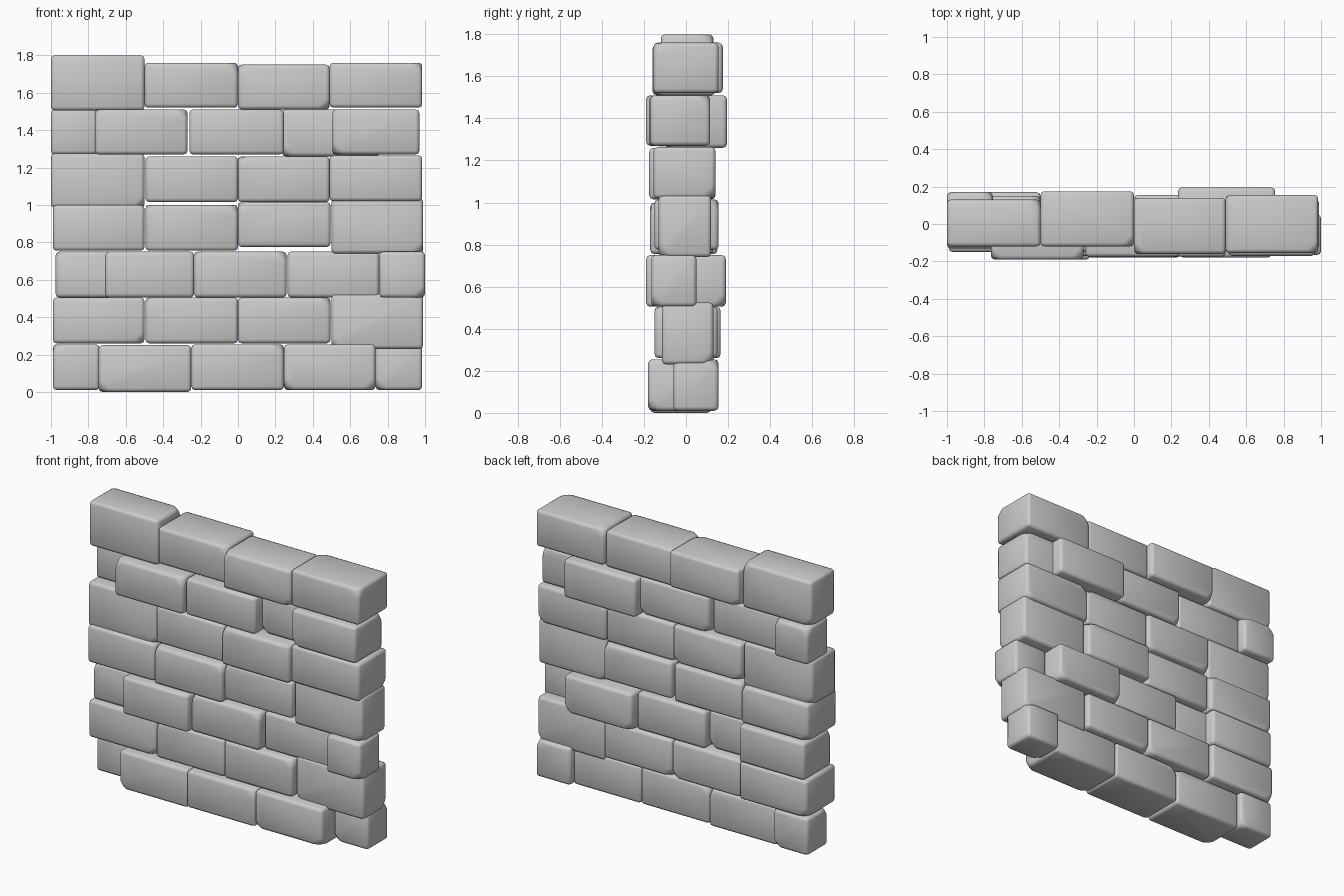
import bpy, bmesh, random
from mathutils import Vector

random.seed(4)


def brick(name, x0, x1, y0, y1, z0, z1):
    """Worn stone block: box with two chipped corners and softened edges."""
    bm = bmesh.new()
    bmesh.ops.create_cube(bm, size=1)
    size = Vector((x1 - x0, y1 - y0, z1 - z0))
    for v in bm.verts:
        v.co = Vector((v.co.x * size.x, v.co.y * size.y, v.co.z * size.z))
    # chipped corners, one at each end
    chips = [random.choice([v for v in bm.verts if v.co.x * s > 0]) for s in (-1, 1)]
    bmesh.ops.bevel(bm, geom=chips, offset=0.05, segments=1,
                    affect='VERTICES', clamp_overlap=True)
    # worn edges
    bmesh.ops.bevel(bm, geom=bm.edges[:], offset=0.02, segments=2, profile=0.5,
                    affect='EDGES', clamp_overlap=True)
    for f in bm.faces:
        f.smooth = True
    me = bpy.data.meshes.new(name)
    bm.to_mesh(me)
    bm.free()
    ob = bpy.data.objects.new(name, me)
    ob.location = ((x0 + x1) / 2, (y0 + y1) / 2, (z0 + z1) / 2)
    bpy.context.collection.objects.link(ob)


def course(row, z0, z1, bricks):
    """One row of bricks: (x0, x1, y0, y1), optionally with its own z0, z1."""
    for i, b in enumerate(bricks):
        zz = b[4:] if len(b) > 4 else (z0, z1)
        brick(f"course_{row + 1}_brick_{i + 1}", *b[:4], *zz)


# bottom course, half bricks set back at both ends
course(0, 0.01, 0.255, [
    (-0.99, -0.74, -0.06, 0.155), (-0.745, -0.25, -0.17, 0.12, 0.0, 0.25),
    (-0.25, 0.245, -0.18, 0.12), (0.245, 0.735, -0.18, 0.12),
    (0.735, 0.985, -0.06, 0.155)])
course(1, 0.26, 0.505, [
    (-0.99, -0.5, -0.14, 0.165), (-0.495, 0, -0.145, 0.15),
    (0, 0.495, -0.15, 0.15), (0.5, 0.99, -0.115, 0.13, 0.23, 0.525)])
# course with staggered front and back bricks
course(2, 0.505, 0.75, [
    (-0.975, -0.5, -0.115, 0.17), (-0.71, -0.235, -0.19, 0.1),
    (-0.235, 0.26, -0.155, 0.14), (0.265, 0.755, -0.11, 0.19),
    (0.755, 1.0, -0.165, 0.05)])
course(3, 0.755, 1.0, [
    (-0.99, -0.5, -0.15, 0.15), (-0.495, 0, -0.17, 0.13),
    (0, 0.495, -0.15, 0.155, 0.775, 1.015), (0.5, 0.99, -0.13, 0.12, 0.74, 1.035)])
course(4, 1.015, 1.26, [
    (-1.0, -0.5, -0.13, 0.12, 0.985, 1.275), (-0.495, 0, -0.15, 0.14),
    (0, 0.49, -0.175, 0.13), (0.49, 0.985, -0.155, 0.14, 1.02, 1.265)])
# staggered course again, turned the other way
course(5, 1.27, 1.51, [
    (-1.0, -0.755, -0.05, 0.17), (-0.765, -0.27, -0.19, 0.11),
    (-0.26, 0.245, -0.175, 0.14), (0.235, 0.755, -0.1, 0.195, 1.26, 1.51),
    (0.505, 0.97, -0.17, 0.115)])
# top course
course(6, 1.52, 1.76, [
    (-1.0, -0.5, -0.12, 0.13, 1.505, 1.8), (-0.5, 0, -0.12, 0.175),
    (0, 0.49, -0.16, 0.14, 1.51, 1.75), (0.49, 0.985, -0.155, 0.155)])
